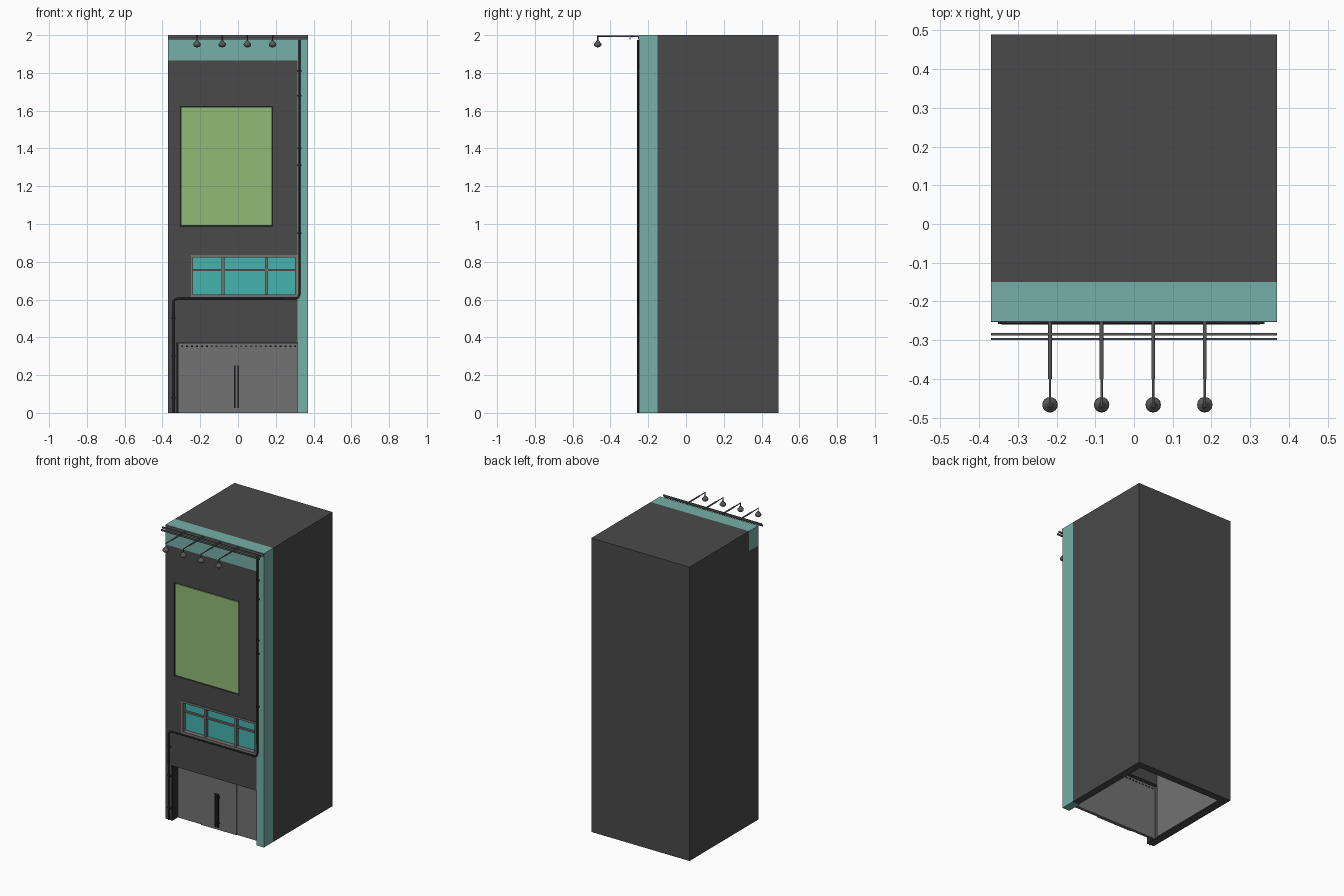
import bpy
import math
from mathutils import Vector

cube = bpy.data.objects.get("Cube")
if cube:
    bpy.data.objects.remove(cube, do_unlink=True)


def material(name, r, g, b):
    m = bpy.data.materials.new(name)
    m.use_nodes = True
    m.diffuse_color = (r, g, b, 1)
    m.node_tree.nodes["Principled BSDF"].inputs["Base Color"].default_value = (r, g, b, 1)
    return m


WALL = material("charcoal wall", 0.068, 0.068, 0.068)
TEAL = material("teal trim", 0.18, 0.43, 0.39)
GREEN = material("green board", 0.28, 0.5, 0.18)
GLASS = material("turquoise glass", 0.06, 0.46, 0.43)
DOOR = material("grey door", 0.17, 0.17, 0.17)
FRAME = material("warm grey frame", 0.18, 0.165, 0.165)
METAL = material("dark metal", 0.1, 0.1, 0.1)
BLACK = material("black pipe", 0.025, 0.025, 0.025)


def box(name, x, y, z, mat):
    """Box from (min, max) pairs on each axis."""
    lo, hi = zip(x, y, z)
    bpy.ops.mesh.primitive_cube_add(size=1, location=[(a + b) / 2 for a, b in zip(lo, hi)])
    ob = bpy.context.object
    ob.name = name
    ob.scale = [b - a for a, b in zip(lo, hi)]
    bpy.ops.object.transform_apply(location=False, rotation=False)
    ob.data.materials.append(mat)
    return ob


def cut(target, x, y, z):
    """Carve a box out of the target."""
    cutter = box("cutter", x, y, z, WALL)
    cutter.hide_render = True
    mod = target.modifiers.new("cut", "BOOLEAN")
    mod.operation = "DIFFERENCE"
    mod.solver = "EXACT"
    mod.object = cutter
    bpy.ops.object.select_all(action="DESELECT")
    bpy.context.view_layer.objects.active = target
    target.select_set(True)
    bpy.ops.object.modifier_apply(modifier=mod.name)
    bpy.data.objects.remove(cutter, do_unlink=True)


def rod(name, start, end, radius, mat, tip=None):
    """Round bar between two points, optionally tapered."""
    a, b = Vector(start), Vector(end)
    bpy.ops.mesh.primitive_cone_add(vertices=12, radius1=radius,
                                    radius2=radius if tip is None else tip,
                                    depth=(b - a).length, location=(a + b) / 2)
    ob = bpy.context.object
    ob.name = name
    ob.rotation_euler = (b - a).to_track_quat("Z", "Y").to_euler()
    ob.data.materials.append(mat)
    bpy.ops.object.shade_smooth_by_angle()
    return ob


FRONT, BACK, JOIN = -0.25, 0.49, -0.15
SIDE, PILLAR, CORNICE = 0.37, 0.315, 1.865

# Hollow main block, open underneath
block = box("main_block", (-SIDE, SIDE), (JOIN, BACK), (0, 2), WALL)
cut(block, (-0.32, 0.32), (JOIN - 0.1, 0.44), (-0.1, 0.6))
box("inner_lining", (-0.32, -0.312), (JOIN, 0.44), (0.002, 0.598), DOOR)

# Front wall with door, window and board openings
facade = box("front_wall", (-SIDE, PILLAR), (FRONT, JOIN), (0, CORNICE), WALL)
cut(facade, (-0.318, 0.4), (-0.3, -0.1), (-0.1, 0.372))
cut(facade, (-0.25, 0.4), (-0.3, -0.2), (0.615, 0.835))
cut(facade, (-0.305, 0.182), (-0.3, FRONT + 0.014), (0.988, 1.622))

# Teal corner pillar and cornice
box("corner_pillar", (PILLAR, SIDE), (FRONT, JOIN), (0, CORNICE), TEAL)
box("cornice", (-SIDE, SIDE), (FRONT, JOIN), (CORNICE, 2), TEAL)

# Green board with a slim dark edge
box("board_edge", (-0.305, 0.182), (-0.24, -0.235), (0.988, 1.622), BLACK)
box("board", (-0.299, 0.177), (-0.246, -0.239), (0.994, 1.616), GREEN)

# Window glass, outer frame and bars
box("window_glass", (-0.25, PILLAR), (-0.222, -0.2), (0.615, 0.835), GLASS)
for z in (0.62, 0.83):
    box("window_rail", (-0.25, PILLAR), (-0.254, -0.215), (z - 0.007, z + 0.007), FRAME)
for x in (-0.244, 0.309):
    box("window_jamb", (x - 0.006, x + 0.006), (-0.254, -0.215), (0.615, 0.835), FRAME)
for x in (-0.08, 0.15):
    box("window_mullion", (x - 0.008, x + 0.008), (-0.24, -0.215), (0.62, 0.83), FRAME)
box("window_transom", (-0.24, 0.305), (-0.235, -0.215), (0.75, 0.761), FRAME)

# Four door panels, the middle pair slightly proud
edges = (-0.316, -0.14, -0.008, 0.13, 0.315)
for i in range(4):
    y = -0.2 if i in (1, 2) else -0.194
    box("door_panel", (edges[i], edges[i + 1]), (y, -0.175), (0, 0.37), DOOR)
for x in (-0.017, 0.001):
    box("door_handle", (x - 0.004, x + 0.004), (-0.222, -0.212), (0.025, 0.25), BLACK)
    for z in (0.05, 0.225):
        box("handle_mount", (x - 0.003, x + 0.003), (-0.213, -0.198), (z - 0.004, z + 0.004), BLACK)

# Row of studs along the door head, inside and out
for i in range(24):
    x = -0.3 + i * 0.026
    box("door_stud", (x, x + 0.01), (-0.204, -0.171), (0.35, 0.357), BLACK)

# Pipe down the corner, under the window and down beside the door
path = [(0.325, 1.975), (0.325, 0.63), (0.32, 0.612), (0.305, 0.605),
        (-0.32, 0.605), (-0.335, 0.6), (-0.342, 0.585), (-0.342, 0)]
curve = bpy.data.curves.new("wall_pipe", "CURVE")
curve.dimensions = "3D"
curve.bevel_depth = 0.005
curve.bevel_resolution = 2
curve.use_fill_caps = True
spline = curve.splines.new("POLY")
spline.points.add(len(path) - 1)
for point, (x, z) in zip(spline.points, path):
    point.co = (x, FRONT - 0.004, z, 1)
pipe = bpy.data.objects.new("wall_pipe", curve)
bpy.context.collection.objects.link(pipe)
curve.materials.append(BLACK)
bpy.ops.object.select_all(action="DESELECT")
pipe.select_set(True)
bpy.context.view_layer.objects.active = pipe
bpy.ops.object.convert(target="MESH")
for x, heights in ((0.325, (0.95, 1.31, 1.4, 1.68, 1.81)), (-0.342, (0.08, 0.3, 0.5))):
    for z in heights:
        box("pipe_clip", (x - 0.01, x + 0.012), (-0.258, FRONT), (z - 0.004, z + 0.004), BLACK)
box("door_side_trim", (-0.328, -0.317), (-0.254, -0.2), (0, 0.372), BLACK)

# Rails across the head of the wall
box("head_strip", (-SIDE, SIDE), (-0.253, -0.246), (1.976, 1.998), METAL)
for y, z in ((-0.285, 1.994), (-0.297, 1.982)):
    box("lamp_rail", (-SIDE, SIDE), (y - 0.003, y + 0.003), (z - 0.006, z + 0.006), METAL)

# Four hanging lamps on arms
for i in range(4):
    x = -0.217 + i * 0.1333
    rod("lamp_arm", (x, FRONT, 1.994), (x, -0.4, 1.994), 0.005, METAL)
    rod("lamp_arm_tip", (x, -0.4, 1.994), (x, -0.47, 1.994), 0.003, METAL)
    rod("lamp_drop", (x, -0.467, 1.996), (x, -0.467, 1.965), 0.003, METAL)
    rod("lamp_shade", (x, -0.467, 1.95), (x, -0.467, 1.972), 0.02, METAL, 0.006)
    bpy.ops.mesh.primitive_uv_sphere_add(segments=16, ring_count=8, radius=0.02,
                                         location=(x, -0.467, 1.95))
    bulb = bpy.context.object
    bulb.name = "lamp_bulb"
    bulb.scale.z = 0.75
    bulb.data.materials.append(METAL)
    bpy.ops.object.shade_smooth()
